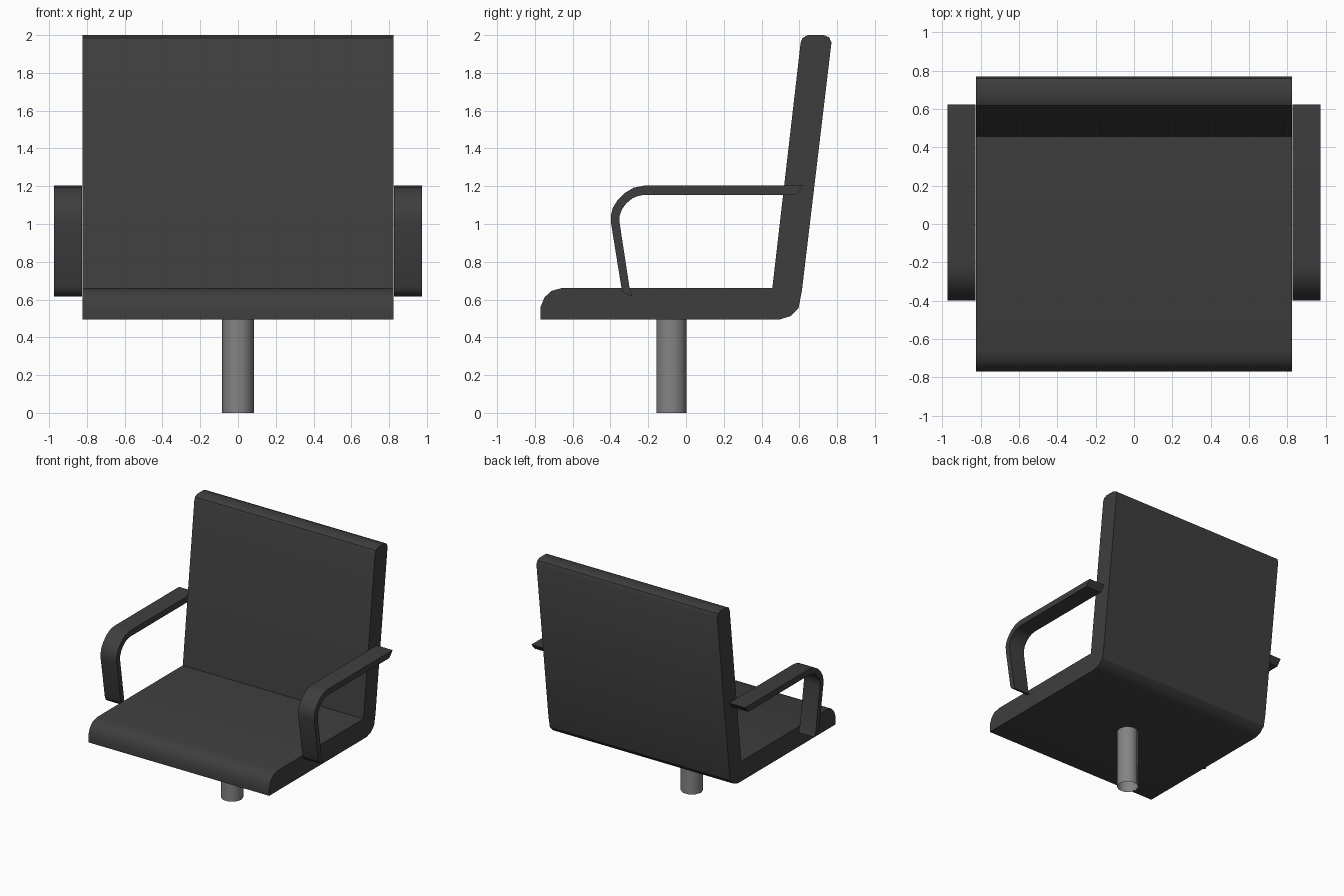
import bpy, bmesh, math

if "Cube" in bpy.data.objects:
    bpy.data.objects.remove(bpy.data.objects["Cube"])


def material(name, v):
    m = bpy.data.materials.new(name)
    m.diffuse_color = (v, v, v, 1)
    m.use_nodes = True
    m.node_tree.nodes["Principled BSDF"].inputs["Base Color"].default_value = m.diffuse_color
    return m


dark = material("dark upholstery", 0.048)
metal = material("grey metal", 0.23)


def smooth(ob, deg):
    bpy.ops.object.select_all(action='DESELECT')
    ob.select_set(True)
    bpy.context.view_layer.objects.active = ob
    bpy.ops.object.shade_smooth_by_angle(angle=math.radians(deg))


def extrude_profile(name, pts, x0, x1, mat):
    """Solid made by sweeping a (y, z) side profile from x0 to x1."""
    bm = bmesh.new()
    a = [bm.verts.new((x0, y, z)) for y, z in pts]
    b = [bm.verts.new((x1, y, z)) for y, z in pts]
    n = len(pts)
    bm.faces.new(a)
    bm.faces.new(b[::-1])
    for i in range(n):
        j = (i + 1) % n
        bm.faces.new((a[i], b[i], b[j], a[j]))
    bmesh.ops.recalc_face_normals(bm, faces=bm.faces)
    me = bpy.data.meshes.new(name)
    bm.to_mesh(me)
    bm.free()
    me.materials.append(mat)
    ob = bpy.data.objects.new(name, me)
    bpy.context.collection.objects.link(ob)
    smooth(ob, 32)
    return ob


# Seat and backrest: one continuous L-shaped cushion
seat = [(-0.77, 0.495), (-0.77, 0.56), (-0.75, 0.61), (-0.715, 0.645), (-0.66, 0.66),
        (0.457, 0.66), (0.607, 1.96), (0.617, 1.985), (0.645, 2.0),
        (0.73, 2.0), (0.758, 1.988), (0.77, 1.96),
        (0.614, 0.65), (0.596, 0.555), (0.555, 0.513), (0.497, 0.495)]
extrude_profile("seat_and_back", seat, -0.823, 0.823, dark)

# Armrests: bent flat straps, outer line then inner line back
outer = [(0.622, 1.203), (-0.222, 1.203), (-0.277, 1.192), (-0.323, 1.165), (-0.363, 1.125),
         (-0.388, 1.085), (-0.398, 1.045), (-0.397, 1.005), (-0.343, 0.67),
         (-0.333, 0.643), (-0.315, 0.627), (-0.283, 0.615)]
inner = [(-0.297, 0.65), (-0.352, 1.01), (-0.351, 1.045), (-0.338, 1.08), (-0.315, 1.11),
         (-0.285, 1.135), (-0.255, 1.148), (-0.222, 1.154), (0.58, 1.154)]
for side, s in (("left", -1), ("right", 1)):
    extrude_profile(side + "_armrest", outer + inner, s * 0.827, s * 0.973, dark)

# Centre post: open tube under the seat
bpy.ops.mesh.primitive_cylinder_add(vertices=10, radius=0.084, depth=0.5, end_fill_type='NOTHING',
                                    location=(0, -0.077, 0.25), rotation=(0, 0, math.pi / 2))
post = bpy.context.object
post.name = "centre_post"
post.data.materials.append(metal)
smooth(post, 50)
